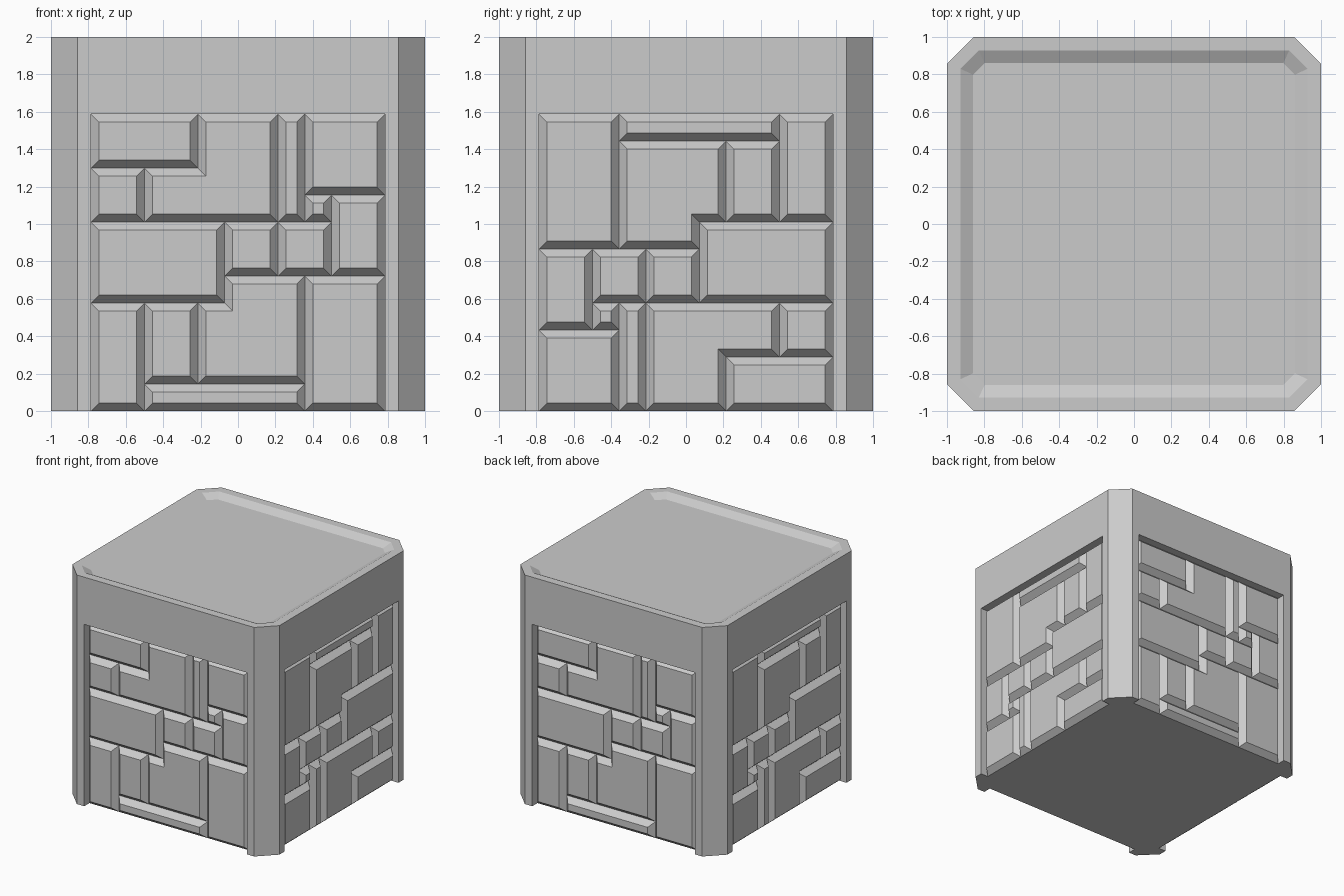
import bpy, bmesh
from math import pi
from mathutils import Matrix

if "Cube" in bpy.data.objects:
    bpy.data.objects.remove(bpy.data.objects["Cube"])

SU, SZ = 1 / 7, 0.1443        # stone grid step across and up (11 x 11 cells)
HALF, PANEL_H = 5.5 * SU, 11 * SZ
DEPTH, FACE, BEVEL = 0.072, 0.022, 0.043   # recess depth, stone face depth, bevel width

# Stones on the grid: rectangles (u0, z0, u1, z1) and two L shapes
RECTS = [(0, 9, 4, 11), (0, 7, 2, 9), (7, 7, 8, 11), (8, 8, 11, 11), (8, 7, 9, 8),
         (0, 4, 5, 7), (5, 5, 7, 7), (7, 5, 9, 7), (9, 5, 11, 8), (8, 0, 11, 5),
         (0, 0, 2, 4), (2, 1, 4, 4), (2, 0, 8, 1)]
ELLS = [[(2, 7), (7, 7), (7, 11), (4, 11), (4, 9), (2, 9)],
        [(4, 1), (8, 1), (8, 5), (5, 5), (5, 4), (4, 4)]]
STONES = [[(a, b), (c, b), (c, d), (a, d)] for a, b, c, d in RECTS] + ELLS


def make_object(name, bm):
    mesh = bpy.data.meshes.new(name)
    bm.to_mesh(mesh)
    bm.free()
    ob = bpy.data.objects.new(name, mesh)
    bpy.context.collection.objects.link(ob)
    return ob


def octagon(bm, a, b, z):
    pts = [(-b, -a), (b, -a), (a, -b), (a, b), (b, a), (-b, a), (-a, b), (-a, -b)]
    return [bm.verts.new((x, y, z)) for x, y in pts]


def bridge(bm, lower, upper):
    n = len(lower)
    for i in range(n):
        j = (i + 1) % n
        bm.faces.new((lower[i], lower[j], upper[j], upper[i]))


# Body: chamfered block with a shallow dished top
bm = bmesh.new()
rings = [octagon(bm, 1, 0.857, 0), octagon(bm, 1, 0.857, 2),
         octagon(bm, 0.928, 0.83, 2), octagon(bm, 0.86, 0.798, 1.965)]
for lo, hi in zip(rings, rings[1:]):
    bridge(bm, lo, hi)
bm.faces.new(rings[0][::-1])
bm.faces.new(rings[-1])
body = make_object("body", bm)

# Panel recesses cut into the four sides
bm = bmesh.new()
for k in range(4):
    m = (Matrix.Rotation(k * pi / 2, 4, 'Z')
         @ Matrix.Translation((0, -1 + DEPTH - 0.2, PANEL_H / 2 - 0.1))
         @ Matrix.Diagonal((2 * HALF, 0.4, PANEL_H + 0.2, 1)))
    bmesh.ops.create_cube(bm, size=1, matrix=m)
cutter = make_object("recess_cutter", bm)
cutter.hide_render = True
mod = body.modifiers.new("recesses", 'BOOLEAN')
mod.operation, mod.solver, mod.object = 'DIFFERENCE', 'EXACT', cutter
bpy.context.view_layer.objects.active = body
bpy.ops.object.modifier_apply(modifier=mod.name)
bpy.data.objects.remove(cutter)

# Drop the recess floors, which the stones cover completely
bm = bmesh.new()
bm.from_mesh(body.data)
floors = []
for f in bm.faces:
    c = f.calc_center_median()
    if abs(f.normal.z) < 0.1 and abs(max(abs(c.x), abs(c.y)) - (1 - DEPTH)) < 1e-3:
        if min(abs(c.x), abs(c.y)) < 0.7:
            floors.append(f)
bmesh.ops.delete(bm, geom=floors, context='FACES')
bm.to_mesh(body.data)
bm.free()


def inset(pts, w):
    # Mitred inset of a counter-clockwise right-angled outline
    out = []
    for i, (x, z) in enumerate(pts):
        px, pz = pts[i - 1]
        nx, nz = pts[(i + 1) % len(pts)]
        for dx, dz in ((x - px, z - pz), (nx - x, nz - z)):
            length = abs(dx) + abs(dz)
            x, z = x - dz / length * w, z + dx / length * w
        out.append((x, z))
    return out


def inset_outline(pts, w):
    n = len(pts)
    def inward(i):
        (ax, az), (bx, bz) = pts[i % n], pts[(i + 1) % n]
        length = abs(bx - ax) + abs(bz - az)
        return -(bz - az) / length, (bx - ax) / length
    res = []
    for i, (x, z) in enumerate(pts):
        a, b = inward(i - 1), inward(i)
        res.append((x + (a[0] + b[0]) * w, z + (a[1] + b[1]) * w))
    return res


# Bevelled stones on each side; neighbouring sides use the layout turned upside down
for k, side in enumerate(("front", "right", "back", "left")):
    bm = bmesh.new()
    for cells in STONES:
        if k % 2:
            cells = [(11 - u, 11 - z) for u, z in cells]
        base = [(u * SU - HALF, z * SZ) for u, z in cells]
        low = [bm.verts.new((u, -1 + DEPTH, z)) for u, z in base]
        top = [bm.verts.new((u, -1 + FACE, z)) for u, z in inset_outline(base, BEVEL)]
        bridge(bm, low, top)
        bm.faces.new(top)
    bmesh.ops.rotate(bm, verts=bm.verts, matrix=Matrix.Rotation(k * pi / 2, 3, 'Z'))
    make_object(side + "_stones", bm)
